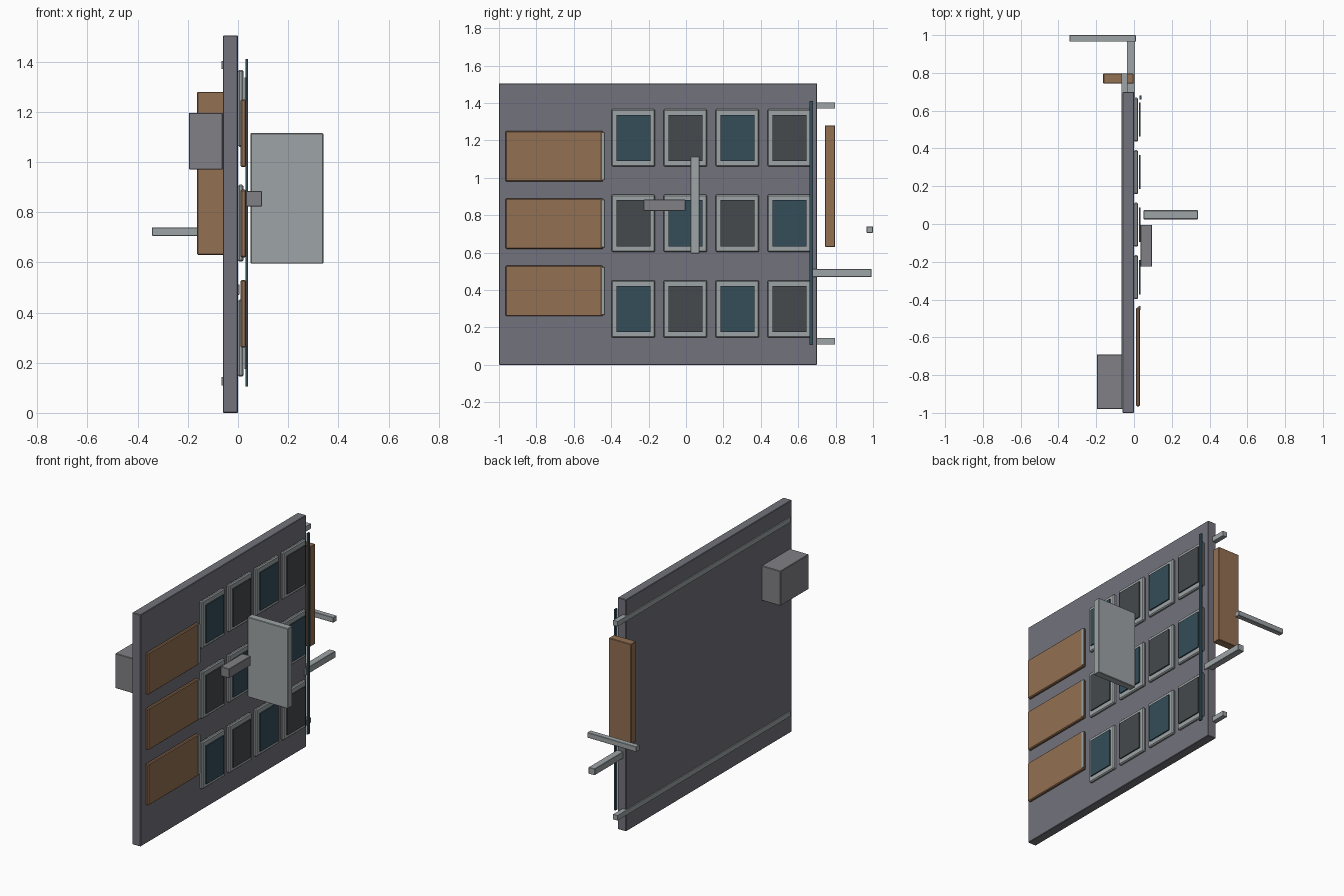
import bpy, bmesh

if "Cube" in bpy.data.objects:
    bpy.data.objects.remove(bpy.data.objects["Cube"])


def material(name, rgb):
    m = bpy.data.materials.new(name)
    m.diffuse_color = (*rgb, 1)
    m.use_nodes = True
    m.node_tree.nodes["Principled BSDF"].inputs["Base Color"].default_value = m.diffuse_color
    return m


STEEL = material("dark_steel", (0.17, 0.17, 0.20))
METAL = material("light_metal", (0.34, 0.37, 0.38))
GREY = material("mid_grey", (0.22, 0.22, 0.24))
WOOD = material("wood", (0.29, 0.16, 0.085))
BLUE = material("blue_glass", (0.035, 0.075, 0.10))
DARK = material("dark_glass", (0.06, 0.068, 0.072))


def box(name, x, y, z, mat, bevel=0.0):
    """Box from (min, max) ranges, with an optional small chamfer."""
    bm = bmesh.new()
    bmesh.ops.create_cube(bm, size=1)
    for v in bm.verts:
        v.co = [r[0] if c < 0 else r[1] for c, r in zip(v.co, (x, y, z))]
    if bevel:
        bmesh.ops.bevel(bm, geom=bm.edges[:], offset=bevel, segments=1, affect='EDGES')
    me = bpy.data.meshes.new(name)
    bm.to_mesh(me)
    bm.free()
    me.materials.append(mat)
    ob = bpy.data.objects.new(name, me)
    bpy.context.collection.objects.link(ob)
    return ob


# Main wall slab
box("wall_slab", (-0.06, 0), (-1.0, 0.70), (0, 1.505), STEEL, 0.003)

# Wooden drawer fronts with a metal edge pull
for i, z in enumerate((0.26, 0.62, 0.98)):
    box(f"drawer_front_{i}", (0.01, 0.032), (-0.965, -0.443), (z, z + 0.27), WOOD, 0.005)
    box(f"drawer_pull_{i}", (0.025, 0.035), (-0.455, -0.433), (z + 0.007, z + 0.263), METAL, 0.002)

# Grid of framed windows in a checkerboard of two glass colours
for row, z in enumerate((0.145, 0.603, 1.06)):
    for col in range(4):
        y = -0.398 + col * 0.278
        box(f"window_frame_{row}_{col}", (0, 0.022), (y, y + 0.233), (z, z + 0.307), METAL, 0.006)
        box(f"window_pane_{row}_{col}", (0.026, 0.034), (y + 0.026, y + 0.207),
            (z + 0.03, z + 0.277), BLUE if (row + col) % 2 == 0 else DARK)

# Vertical light strip
box("light_strip", (0.03, 0.04), (0.66, 0.68), (0.105, 1.41), BLUE)

# Horizontal rails let into the back
for i, z in enumerate((0.11, 1.37)):
    box(f"back_rail_{i}", (-0.066, -0.035), (-0.98, 0.797), (z, z + 0.033), METAL)

# Side board, arm and cross handle at the end
box("side_board", (-0.163, -0.003), (0.743, 0.797), (0.63, 1.28), WOOD, 0.003)
box("end_arm", (-0.038, 0.006), (0.67, 0.992), (0.47, 0.512), METAL, 0.002)
box("cross_handle", (-0.342, 0.01), (0.965, 1.0), (0.706, 0.74), METAL, 0.002)

# Upright plate and its bracket on the front
box("upright_plate", (0.05, 0.34), (0.025, 0.073), (0.595, 1.115), METAL, 0.003)
box("plate_bracket", (0.034, 0.095), (-0.226, -0.004), (0.823, 0.884), GREY, 0.002)

# Equipment box on the back
box("rear_box", (-0.196, -0.06), (-0.98, -0.69), (0.97, 1.196), GREY, 0.003)
